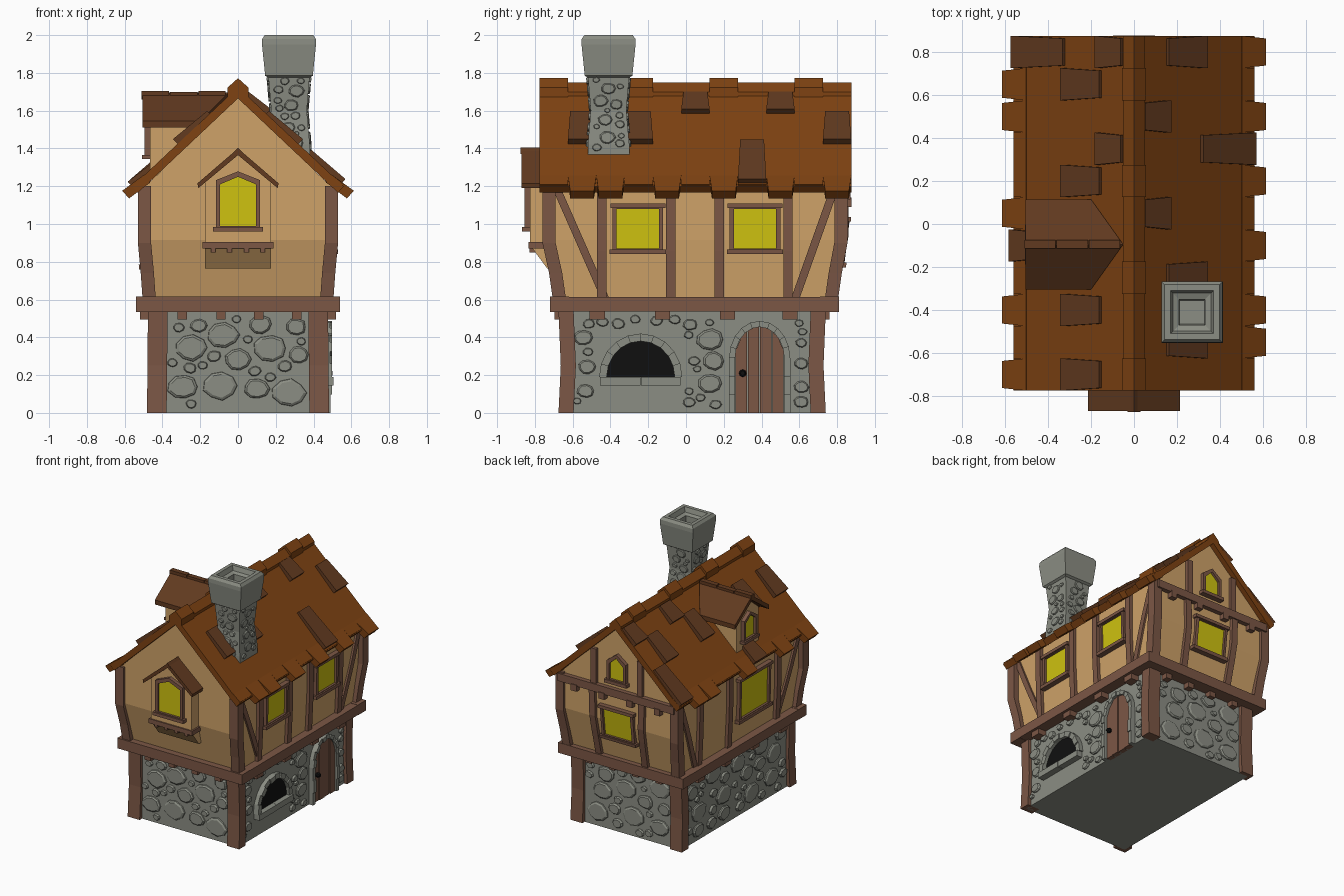
import bpy, bmesh, math, random

if "Cube" in bpy.data.objects:
    bpy.data.objects.remove(bpy.data.objects["Cube"])
random.seed(7)

def mat(name, r, g, b):
    m = bpy.data.materials.new(name)
    m.diffuse_color = (r, g, b, 1)
    m.use_nodes = True
    m.node_tree.nodes["Principled BSDF"].inputs["Base Color"].default_value = m.diffuse_color
    return m

WALL, WOOD = mat("plaster", .62, .36, .14), mat("timber", .20, .095, .06)
ROOF, TILE = mat("roof_brown", .21, .055, .006), mat("dark_shingle", .12, .042, .014)
GLASS, BLACK, STONE = mat("yellow_glass", .62, .54, .005), mat("black", .005, .005, .005), mat("stone", .26, .27, .23)

def make(name, m, pieces):
    """Each piece is a list of matching 3D rings, lofted and capped."""
    bm = bmesh.new()
    for rings in pieces:
        vs = [[bm.verts.new(p) for p in r] for r in rings]
        n = len(vs[0])
        for a, b in zip(vs, vs[1:]):
            for i in range(n):
                bm.faces.new((a[i], a[(i + 1) % n], b[(i + 1) % n], b[i]))
        bm.faces.new(vs[0][::-1])
        bm.faces.new(vs[-1])
    bmesh.ops.recalc_face_normals(bm, faces=bm.faces)
    me = bpy.data.meshes.new(name)
    bm.to_mesh(me)
    bm.free()
    me.materials.append(m)
    ob = bpy.data.objects.new(name, me)
    bpy.context.collection.objects.link(ob)
    return ob

# Surface frames: u along the wall, v up, w outward from the wall surface
def flare(v, lo, hi):
    return lo + (hi - lo) * min(1, max(0, (v - .615) / .3))
def xs(v): return .455 if v < .56 else flare(v, .475, .49)
def yf(v): return .645 if v < .56 else flare(v, .67, .74)
def yb(v): return .71 if v < .56 else flare(v, .77, .835)
def R(u, v, w): return (xs(v) + w, u, v)
def L(u, v, w): return (-xs(v) - w, u, v)
def F(u, v, w): return (u, -yf(v) - w, v)
def B(u, v, w): return (u, yb(v) + w, v)
def ORIEL(u, v, w): return (u, -.825 - w, v)
def DORMER(u, v, w): return (-.465 - w, u, v)

def prism(f, pts, w0, w1):
    return [[f(u, v, w) for u, v in pts] for w in (w0, w1)]
def rect(f, u0, u1, v0, v1, w0, w1):
    return prism(f, [(u0, v0), (u1, v0), (u1, v1), (u0, v1)], w0, w1)
def post(f, u0, v0, u1, v1, width=.05, w=.025):
    rings = []
    for i in range(6):
        t = i / 5
        u, v = u0 + (u1 - u0) * t, v0 + (v1 - v0) * t
        rings.append([f(u - width / 2, v, -.03), f(u + width / 2, v, -.03), f(u + width / 2, v, w), f(u - width / 2, v, w)])
    return rings
def square(cx, cy, h, z, hy=None):
    hy = hy or h
    return [(cx - h, cy - hy, z), (cx + h, cy - hy, z), (cx + h, cy + hy, z), (cx - h, cy + hy, z)]
def box(x0, x1, y0, y1, z0, z1):
    return [[(x0, y0, z), (x1, y0, z), (x1, y1, z), (x0, y1, z)] for z in (z0, z1)]

def stones(f, u0, u1, v0, v1, rmax, rmin, skip=(), tries=500):
    done, out = [], []
    for k in range(tries):
        r = rmax + (rmin - rmax) * (k / tries) ** .6
        u, v = random.uniform(u0 + r, u1 - r), random.uniform(v0 + r * .8, v1 - r * .8)
        if any(a - r < u < b + r and v < c + r * .8 for a, b, c in skip): continue
        if any(math.hypot(u - a, (v - b) * 1.25) < r + q for a, b, q in done): continue
        done.append((u, v, r))
        ring = [(math.cos(i * math.pi / 4.5) * r * random.uniform(.85, 1.03), math.sin(i * math.pi / 4.5) * r * .8 * random.uniform(.85, 1.03)) for i in range(9)]
        out.append([[f(u + a * s, v + b * s, w) for a, b in ring] for s, w in ((1, -.005), (.96, .008), (.8, .016))])
    return out

# Stone ground floor
make("stone_base", STONE, [[square(0, .0325, .455, z, .6775) for z in (0, .55)]])
make("wall_stones", STONE,
     stones(F, -.38, .38, .01, .53, .1, .025) + stones(B, -.38, .38, .01, .53, .1, .025)
     + stones(L, -.6, .66, .01, .53, .1, .025, (), 800)
     + stones(R, -.6, .66, .01, .53, .085, .022, ((-.47, -.02, .44), (.23, .56, .5)), 800))
make("base_posts", WOOD, [[square(sx * x, y + b, .052, z, .04) for z, x, b in ((0, .43, 0), (.25, .427, -.012 * sy), (.54, .425, 0))]
                          for sx in (-1, 1) for sy, y in ((-1, -.635), (1, .70))])

# Timber ring between the floors, with joist ends below
make("beam_ring", WOOD, [box(-.54, .54, -.72, -.62, .535, .615), box(-.54, .54, .71, .81, .535, .615),
                         box(-.54, -.42, -.70, .79, .537, .613), box(.42, .54, -.70, .79, .537, .613),
                         box(-.45, .45, -.65, .74, .54, .61)])
joists = [rect(f, u - .025, u + .025, .495, .54, -.02, .05) for f in (F, B) for u in (-.295, -.09, .11, .31)]
joists += [rect(f, u - .04, u + .04, .495, .54, -.02, .065) for f in (L, R) for u in (-.47, -.125, .22, .55)]
make("joist_ends", WOOD, joists)

# Plaster upper floor and gables
make("upper_walls", WALL, [[[(-xs(z), -yf(z), z), (xs(z), -yf(z), z), (xs(z), yb(z), z), (-xs(z), yb(z), z)] for z in (.6, .615, .915, 1.21)]])
make("gables", WALL, [[[(-.49, y, 1.2), (.49, y, 1.2), (0, y, 1.675)] for y in (-.74, .835)]])

# Upper timber frame
frame = [[square(sx * x, y, .035, z) for z, x, y in zip((.6, .74, .9, 1.2), (.47, .48, .495, .495), ys)]
         for sx in (-1, 1) for ys in ((-.67, -.69, -.725, -.725), (.77, .79, .82, .822))]
for u in (-.445, -.08, .175, .54): frame.append(post(R, u, .61, u, 1.23))
for u in (-.42, .175, .54): frame.append(post(L, u, .61, u, 1.23))
for f in (L, R):
    frame += [post(f, -.43, .61, -.69, 1.2, .045, .015), post(f, .58, .61, .79, 1.2, .045, .015)]
for s in (-1, 1):
    frame += [post(B, s * .2, .61, s * .215, 1.15), post(B, s * .2, 1.15, s * .2, 1.46, .045)]
frame.append(rect(B, -.5, .5, 1.13, 1.19, -.02, .035))
frame += [rect(B, u - .025, u + .025, 1.09, 1.14, -.02, .04) for u in (-.36, -.12, .12, .36)]
make("timber_frame", WOOD, frame)

# Windows
def window(name, f, u, v0, v1, hw, peak=0, t=.022):
    def outline(k):
        p = [(u - hw - k, v0 - k), (u + hw + k, v0 - k), (u + hw + k, v1 + k)]
        return p + ([(u, v1 + peak + k * 1.3)] if peak else []) + [(u - hw - k, v1 + k)]
    a, b = outline(0), outline(t)
    n = len(a)
    make(name + "_glass", GLASS, [prism(f, a, -.01, .012)])
    bars = [prism(f, [a[i], a[(i + 1) % n], b[(i + 1) % n], b[i]], -.01, .03) for i in range(n)]
    bars.append(rect(f, u - hw - t - .015, u + hw + t + .015, v0 - t - .008, v0 - .005, -.01, .042))
    if not peak:
        bars.append(rect(f, u - hw - t - .012, u + hw + t + .012, v1 + .004, v1 + t + .006, -.01, .038))
    make(name + "_frame", WOOD, bars)

window("right_window_a", R, -.255, .87, 1.08, .112)
window("right_window_b", R, .365, .87, 1.08, .112)
window("left_window", L, -.12, .79, 1.08, .17)
window("back_window", B, 0, .80, 1.01, .12)
window("gable_window", B, 0, 1.26, 1.38, .06, .055)

# Front oriel
make("oriel_body", WALL, [prism(ORIEL, [(-.175, .87), (.175, .87), (.175, 1.22), (0, 1.375), (-.175, 1.22)], -.12, 0),
                          [[(-.175, -.68, z), (.175, -.68, z), (.175, y, z), (-.175, y, z)] for z, y in ((.765, -.735), (.88, -.82))]])
make("oriel_sill", WOOD, [rect(ORIEL, -.188, .188, .87, .905, -.1, .01)]
     + [rect(ORIEL, u - .012, u + .012, .85, .872, -.04, .004) for u in (-.13, -.045, .045, .13)])
make("oriel_roof", TILE, [prism(ORIEL, [(0, 1.40), (s * .215, 1.215), (s * .21, 1.19), (0, 1.365)], -.1, .045) for s in (-1, 1)]
     + [prism(ORIEL, [(-.03, 1.37), (.03, 1.37), (0, 1.405)], -.1, .05)])
window("oriel_window", ORIEL, 0, .99, 1.21, .095, .04)

# Main roof slabs
def roof_pt(s, x, y, h): return (s * (x + .685 * h), y, 1.725 - .94 * x + .728 * h)
make("main_roof", ROOF, [[[(0, y, 1.725), roof_pt(s, .56, y, 0), roof_pt(s, .56, y, -.045), (0, y, 1.665)] for y in (-.775, .875)] for s in (-1, 1)])

# Shingles: eleven strips of 0.15 along y, some left raised
Y = [-.775 + .15 * i for i in range(12)]
def shingle(s, x0, x1, i, h=.035):
    rings = []
    for x, k, g in ((x0, .012, .02), (x1, 0, h)):
        rings.append([roof_pt(s, x, Y[i] + k, -.02), roof_pt(s, x, Y[i + 1] - k, -.02), roof_pt(s, x, Y[i + 1] - k, g), roof_pt(s, x, Y[i] + k, g)])
    return rings
make("right_shingles", TILE, [shingle(1, a, b, i) for a, b, i in
     ((.15, .32, 1), (.15, .32, 3), (.04, .15, 5), (.04, .15, 8), (.31, .545, 7), (.15, .32, 10))])
make("left_shingles", TILE, [shingle(-1, a, b, i) for a, b, i in
     ((.15, .32, 0), (.15, .32, 2), (.15, .32, 6), (.15, .32, 9), (.05, .16, 7), (.05, .16, 10), (.32, .55, 10), (.45, .56, 4))])
eaves = []
for s, longer in ((1, (1, 2, 4, 6, 8, 10)), (-1, (0, 2, 5, 8, 9))):
    for i in range(11):
        x1 = .60 if i in longer else .555
        eaves.append([[roof_pt(s, x, Y[i] + k, h0), roof_pt(s, x, Y[i + 1] - k, h0), roof_pt(s, x, Y[i + 1] - k, h1), roof_pt(s, x, Y[i] + k, h1)]
                      for x, k, h0, h1 in ((.50, 0, -.05, .003), (x1, .012 if i in longer else 0, -.035, .02 if i in longer else .008))])
make("eave_shingles", ROOF, eaves)
ridge = []
for i in range(11):
    t = .022 if i in (0, 3, 6, 9) else 0
    ridge.append([[(-.05 - t / 4, y, 1.665), (.05 + t / 4, y, 1.665), (.05 + t / 4, y, 1.70 + t), (0, y, 1.75 + t), (-.05 - t / 4, y, 1.70 + t)] for y in Y[i:i + 2]])
make("ridge_caps", ROOF, ridge)

# Dormer on the left slope
c = -.095
make("dormer_body", WALL, [prism(DORMER, [(c - .135, 1.24), (c + .135, 1.24), (c + .135, 1.55), (c, 1.66), (c - .135, 1.55)], -.36, 0)])
make("dormer_roof", TILE, [[[(-.505, c + s * d, z), (x, c + s * d, z), (x, c + s * d, z - .035), (-.505, c + s * d, z - .035)]
                            for d, x, z in ((.21, -.2, 1.545), (0, -.05, 1.695))] for s in (-1, 1)]
     + [box(-.51 + .15 * i, -.365 + .15 * i, c - .02, c + .02, 1.66, 1.705 - .005 * (i % 2)) for i in range(3)])
window("dormer_window", DORMER, c, 1.37, 1.50, .06, .045, .018)

# Chimney
CX, CY = .27, -.41
def hw(v): return .094 + .016 * min(1, abs(v - 1.6) / .18)
make("chimney_shaft", STONE, [[square(CX, CY, hw(z), z) for z in (1.25, 1.42, 1.6, 1.79)]])
sides = (lambda u, v, w: (CX + hw(v) + w * .6, CY + u, v), lambda u, v, w: (CX - hw(v) - w * .6, CY + u, v),
         lambda u, v, w: (CX + u, CY + hw(v) + w * .6, v), lambda u, v, w: (CX + u, CY - hw(v) - w * .6, v))
make("chimney_stones", STONE, [p for f in sides for p in stones(f, -.09, .09, 1.38, 1.78, .045, .015, (), 250)])
make("chimney_cap", STONE, [[square(CX, CY, h, z) for h, z in
     ((.11, 1.775), (.126, 1.785), (.143, 1.95), (.142, 1.98), (.128, 2), (.1, 2), (.088, 1.965), (.06, 1.955), (.055, 1.85))]])

# Arched openings on the right wall
def arch(u, rx, v0, rz, n=10):
    return [(u + rx * math.cos(math.pi * i / n), v0 + rz * math.sin(math.pi * i / n)) for i in range(n + 1)]
def arch_stones(u, rx, v0, rz, t, base):
    a, b = arch(u, rx, v0, rz), arch(u, rx + t, v0, rz + t)
    out = [prism(R, [a[i], a[i + 1], b[i + 1], b[i]], -.02, .032 + .01 * (i % 2)) for i in range(10)]
    k = max(0, round((v0 - base) / .09))
    for j in range(k):
        z0, z1 = base + (v0 - base) * j / k, base + (v0 - base) * (j + 1) / k
        for s in (-1, 1):
            e = sorted((u + s * rx, u + s * (rx + t)))
            out.append(rect(R, e[0], e[1], z0, z1, -.02, .034 + .008 * (j % 2)))
    return out
make("oven_mouth", BLACK, [prism(R, arch(-.24, .183, .19, .19), -.02, .008)])
make("oven_arch", STONE, arch_stones(-.24, .18, .19, .19, .04, .19)
     + [rect(R, -.455, -.24, .145, .19, -.02, .05), rect(R, -.238, -.03, .145, .19, -.02, .048)])
make("door_arch", STONE, arch_stones(.39, .13, .29, .165, .032, 0))
planks = []
for i in range(4):
    a, b = .26 + .065 * i + .003, .26 + .065 * (i + 1) - .003
    top = [(u, .29 + .165 * math.sqrt(max(0, 1 - ((u - .39) / .131) ** 2))) for u in (b, (a + b) / 2, a)]
    planks.append(prism(R, [(a, 0), (b, 0)] + top, -.02, .016 + .005 * (i % 2)))
make("door_planks", WOOD, planks)
make("door_knob", BLACK, [[[R(.30 + r * math.cos(i * math.pi / 4), .21 + r * math.sin(i * math.pi / 4), w) for i in range(8)] for r, w in ((.012, 0), (.02, .03), (.012, .045))]])
